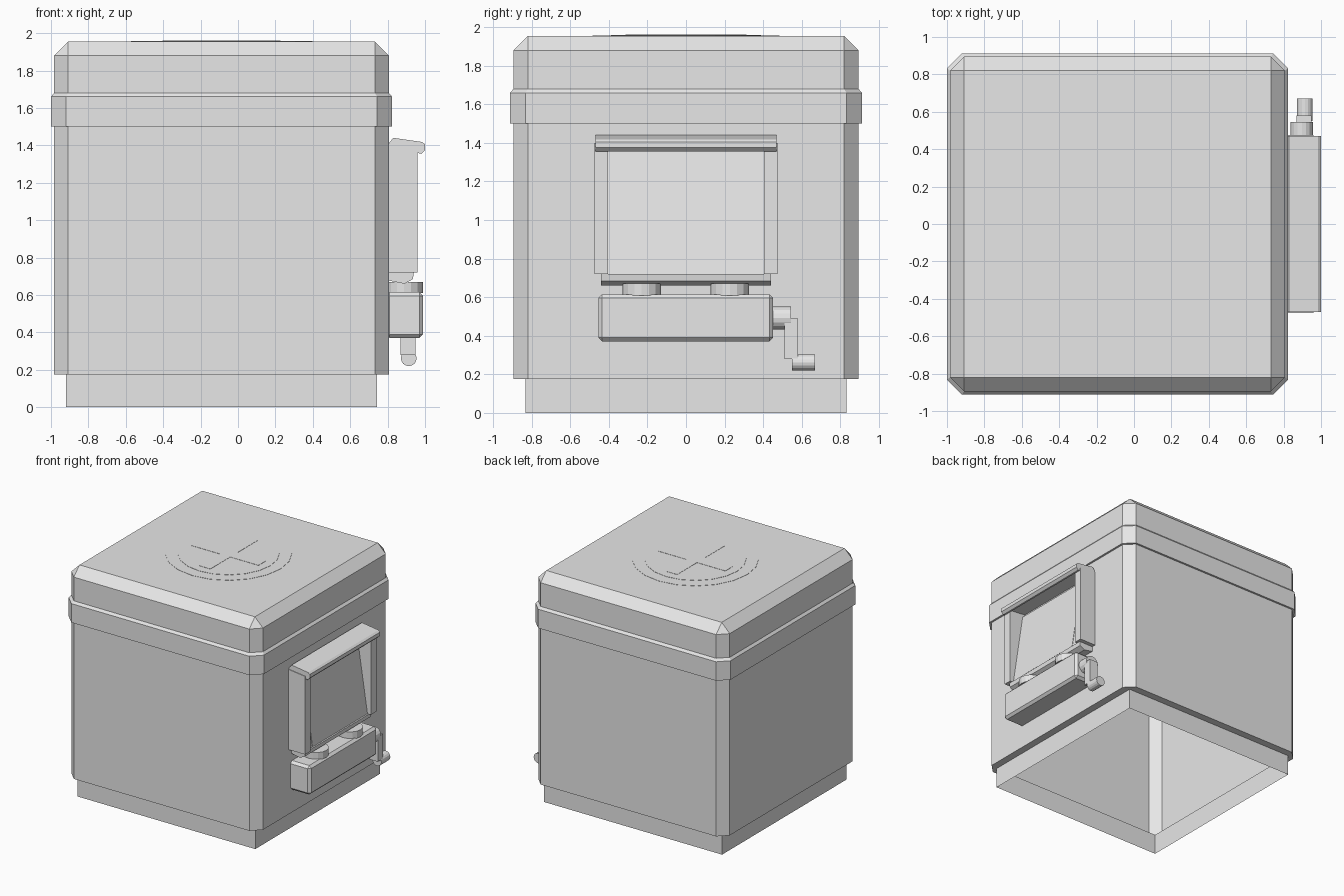
import bpy, bmesh, math
from mathutils import Matrix

if "Cube" in bpy.data.objects:
    bpy.data.objects.remove(bpy.data.objects["Cube"])

CX = -0.088  # centre of the crate; the fittings stick out to +x

grey = bpy.data.materials.new("plain_grey")
grey.diffuse_color = (0.8, 0.8, 0.8, 1)
grey.use_nodes = True
grey.node_tree.nodes["Principled BSDF"].inputs["Base Color"].default_value = grey.diffuse_color


def finish(name, bm, bevel=0.0):
    bmesh.ops.recalc_face_normals(bm, faces=bm.faces)
    me = bpy.data.meshes.new(name)
    bm.to_mesh(me)
    bm.free()
    me.materials.append(grey)
    ob = bpy.data.objects.new(name, me)
    bpy.context.collection.objects.link(ob)
    if bevel:
        mod = ob.modifiers.new("bevel", 'BEVEL')
        mod.width, mod.segments = bevel, 1
    return ob


def box(name, x, y, z, bevel=0.0):
    bm = bmesh.new()
    bmesh.ops.create_cube(bm, size=1)
    for v in bm.verts:
        for i, (lo, hi) in enumerate((x, y, z)):
            v.co[i] = (lo + hi) / 2 + v.co[i] * (hi - lo)
    return finish(name, bm, bevel)


def prism_y(name, profile, y0, y1, bevel=0.0):
    """Extrude an xz profile along y."""
    bm = bmesh.new()
    a = [bm.verts.new((x, y0, z)) for x, z in profile]
    b = [bm.verts.new((x, y1, z)) for x, z in profile]
    bm.faces.new(a)
    bm.faces.new(b[::-1])
    n = len(a)
    for i in range(n):
        bm.faces.new((a[i], a[(i + 1) % n], b[(i + 1) % n], b[i]))
    return finish(name, bm, bevel)


def cylinder(name, centre, r, depth, segs=16, axis='Z'):
    bm = bmesh.new()
    bmesh.ops.create_cone(bm, cap_ends=True, segments=segs, radius1=r, radius2=r, depth=depth)
    if axis == 'Y':
        bm.transform(Matrix.Rotation(math.pi / 2, 4, 'X'))
    bm.transform(Matrix.Translation(centre))
    return finish(name, bm)


# Crate shell: open underneath, stacked chamfered squares (half width, chamfer, z)
RINGS = [(0.832, 0, 0), (0.832, 0, 0.175), (0.895, 0.075, 0.175), (0.895, 0.075, 1.50),
         (0.912, 0.08, 1.50), (0.912, 0.08, 1.66), (0.895, 0.075, 1.68),
         (0.895, 0.075, 1.88), (0.82, 0, 1.955)]
bm = bmesh.new()
loops = []
for h, c, z in RINGS:
    k = h - c
    pts = [(h, -k), (h, k), (k, h), (-k, h), (-h, k), (-h, -k), (-k, -h), (k, -h)]
    loops.append([bm.verts.new((CX + x, y, z)) for x, y in pts])
for a, b in zip(loops, loops[1:]):
    for i in range(8):
        j = (i + 1) % 8
        bm.faces.new((a[i], a[j], b[j], b[i]))
bm.faces.new(loops[-1])
bmesh.ops.remove_doubles(bm, verts=bm.verts, dist=0.0005)
finish("crate_shell", bm)

# Round plate with a plus sign on the lid
cylinder("lid_ring", (CX, 0, 1.955), 0.485, 0.004, 20)
cylinder("lid_disc", (CX, 0, 1.957), 0.39, 0.004, 20)
bm = bmesh.new()
s, l = 0.05, 0.315
plus = [(s, s), (s, l), (-s, l), (-s, s), (-l, s), (-l, -s),
        (-s, -s), (-s, -l), (s, -l), (s, -s), (l, -s), (l, s)]
face = bm.faces.new([bm.verts.new((CX + x, y, 1.957)) for x, y in plus])
ext = bmesh.ops.extrude_face_region(bm, geom=[face])
for v in ext["geom"]:
    if isinstance(v, bmesh.types.BMVert):
        v.co.z += 0.004
finish("lid_plus", bm)

# Window housing: hood, cheeks, sill and sloping screen
prism_y("window_hood", [(0.79, 1.39), (0.83, 1.44), (0.985, 1.418), (1.0, 1.405), (1.0, 1.375),
                        (0.98, 1.355), (0.96, 1.36), (0.95, 1.375)], -0.47, 0.47)
for side, y in (("front", (-0.475, -0.405)), ("back", (0.405, 0.475))):
    prism_y("window_cheek_" + side, [(0.79, 0.72), (0.96, 0.72), (0.96, 1.38), (0.79, 1.40)], *y)
prism_y("window_sill", [(0.79, 0.72), (0.94, 0.72), (0.935, 0.685), (0.89, 0.66), (0.79, 0.68)],
        -0.44, 0.44)


def slope(z):
    return 0.93 + (z - 0.70) / 0.66 * -0.1


prism_y("window_frame", [(0.79, 0.70), (slope(0.70), 0.70), (slope(1.36), 1.36), (0.79, 1.36)],
        -0.406, 0.406)
prism_y("window_screen", [(slope(0.73), 0.73), (slope(0.73) + 0.004, 0.73),
                          (slope(1.26) + 0.004, 1.26), (slope(1.26), 1.26)], -0.333, 0.333)

# Gear box with two knobs
box("gear_box", (0.79, 0.99), (-0.455, 0.452), (0.37, 0.615), 0.02)
for side, y in (("front", -0.23), ("back", 0.227)):
    cylinder("knob_" + side, (0.888, y, 0.64), 0.1, 0.06)

# Hand crank
cylinder("crank_hub", (0.897, 0.495, 0.492), 0.06, 0.10, axis='Y')
box("crank_arm", (0.87, 0.95), (0.51, 0.58), (0.28, 0.49))
cylinder("crank_handle", (0.913, 0.61, 0.262), 0.042, 0.12, axis='Y')
